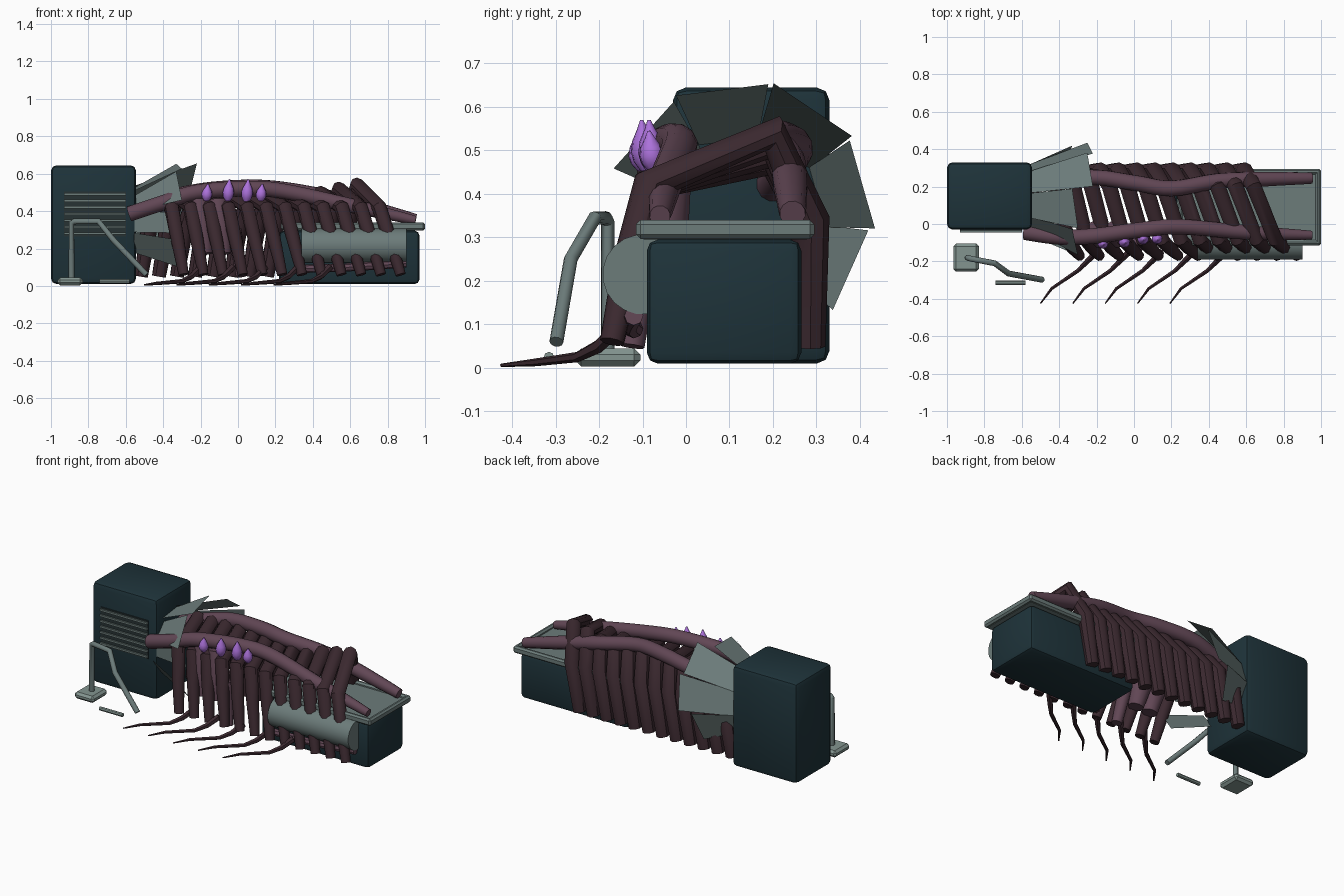
import bpy, bmesh, math
from mathutils import Vector

cube = bpy.data.objects.get("Cube")
if cube:
    bpy.data.objects.remove(cube, do_unlink=True)


def material(name, rgb):
    m = bpy.data.materials.new(name)
    m.use_nodes = True
    m.diffuse_color = (*rgb, 1)
    bsdf = next(n for n in m.node_tree.nodes if n.type == 'BSDF_PRINCIPLED')
    bsdf.inputs["Base Color"].default_value = (*rgb, 1)
    return m


TEAL = material("dark_teal", (.013, .033, .042))
GREY = material("grey_metal", (.15, .2, .195))
PALE = material("pale_metal", (.23, .3, .28))
DARK = material("dark_grey", (.02, .032, .034))
MAUVE = material("mauve_flesh", (.12, .062, .09))
MAROON = material("dark_maroon", (.044, .022, .029))
PURPLE = material("purple_bud", (.42, .17, .72))


def finish(bm, name, mat, smooth=True):
    mesh = bpy.data.meshes.new(name)
    bmesh.ops.recalc_face_normals(bm, faces=bm.faces)
    bm.to_mesh(mesh)
    bm.free()
    ob = bpy.data.objects.new(name, mesh)
    bpy.context.collection.objects.link(ob)
    mesh.materials.append(mat)
    if smooth:
        bpy.ops.object.select_all(action='DESELECT')
        ob.select_set(True)
        bpy.context.view_layer.objects.active = ob
        bpy.ops.object.shade_smooth_by_angle(angle=math.radians(40))
    return ob


def box(name, lo, hi, mat, bevel=0, segments=1):
    bm = bmesh.new()
    bmesh.ops.create_cube(bm, size=1)
    lo, hi = Vector(lo), Vector(hi)
    for v in bm.verts:
        v.co = (lo + hi) / 2 + v.co * (hi - lo)
    if bevel:
        bmesh.ops.bevel(bm, geom=bm.edges[:], offset=bevel, segments=segments,
                        profile=.5, affect='EDGES')
    return finish(bm, name, mat, smooth=segments > 1)


def tube(name, points, radii, mat, sides=10, steps=1):
    """Capped tube along points; steps > 1 smooths the path."""
    pts = [Vector(p) for p in points]
    radii = radii if isinstance(radii, (list, tuple)) else [radii] * len(pts)
    path = []
    for i in range(len(pts) - 1):
        a, b = pts[i], pts[i + 1]
        ta = (b - pts[max(i - 1, 0)]) / 2
        tb = (pts[min(i + 2, len(pts) - 1)] - a) / 2
        for k in range(steps):
            t = k / steps
            h = t * t * (3 - 2 * t)
            co = a.lerp(b, h) + ta * t * (1 - t) ** 2 - tb * t * t * (1 - t)
            path.append((co, radii[i] + (radii[i + 1] - radii[i]) * t))
    path.append((pts[-1], radii[-1]))
    bm = bmesh.new()
    rings, side = [], None
    for i, (co, r) in enumerate(path):
        before = (co - path[i - 1][0]).normalized() if i else None
        after = (path[i + 1][0] - co).normalized() if i + 1 < len(path) else None
        tan = ((before or after) + (after or before)).normalized()
        side = side if side else tan.orthogonal()
        side = (side - tan * side.dot(tan)).normalized()
        up = tan.cross(side)
        ring = []
        for s in range(sides):
            a = math.tau * s / sides
            ring.append(bm.verts.new(co + r * (side * math.cos(a) + up * math.sin(a))))
        rings.append(ring)
    for r0, r1 in zip(rings, rings[1:]):
        for s in range(sides):
            n = (s + 1) % sides
            bm.faces.new((r0[s], r0[n], r1[n], r1[s]))
    bm.faces.new(rings[0])
    bm.faces.new(rings[-1])
    return finish(bm, name, mat)


# Tall cabinet with slatted front grille
box("tall_cabinet", (-1, -.03, .01), (-.545, .33, .645), TEAL, .03, 2)
box("grille_back", (-.93, -.036, .265), (-.6, -.03, .505), DARK)
for i in range(7):
    z = .28 + i * .035
    box("grille_slat", (-.93, -.046, z - .006), (-.6, -.036, z + .006), GREY)

# Low cabinet with tray top and pipe
box("low_cabinet", (.22, -.09, .01), (.97, .265, .295), TEAL, .025, 2)
box("tray", (.24, -.105, .295), (.99, .285, .322), GREY, .008)
for y in (-.1, .28):
    box("tray_rim", (.23, y - .015, .297), (1, y + .015, .34), GREY, .01)
for x in (.245, .985):
    box("tray_rim", (x - .015, -.115, .297), (x + .015, .295, .34), GREY, .01)
tube("side_pipe", [(.34, -.1, .215), (.9, -.1, .215)], .092, GREY, 20)
tube("lower_rod", [(.3, -.12, .09), (.6, -.13, .1), (.9, -.12, .12)], .022, MAUVE, 8, 4)

# Long rails running over the ribs
tube("front_rail", [(-.58, -.045, .385), (-.4, -.07, .445), (-.22, -.065, .5), (.05, -.03, .52),
                    (.25, -.015, .505), (.6, -.045, .43), (.95, -.06, .35)],
     [.042, .042, .043, .043, .042, .04, .024], MAUVE, 12, 5)
tube("back_rail", [(-.56, .2, .42), (-.25, .25, .5), (0, .22, .525), (.2, .19, .52),
                   (.45, .23, .48), (.7, .24, .42), (.95, .245, .355)],
     [.04, .042, .043, .043, .042, .04, .03], MAUVE, 12, 5)

# Arched ribs, rising over the tray at the far end
COUNT = 12
for i in range(COUNT):
    t = i / (COUNT - 1)
    x = -.42 + 1.06 * t
    lift = max(0, t - .75) / .25
    lean = .13 + .1 * t
    tube("rib", [(x - .1, .283, .05), (x - .05, .285, .34),
                 (x, .2, .48 + .06 * lift),
                 (x + lean * .5, -.085, .42), (x + lean * .75, -.13, .25),
                 (x + lean, -.17, .06)],
         [.038, .046, .042, .04, .037, .028], MAROON, 9)

# Fleshy stumps inside the rib cage
for x in (-.21, -.11):
    tube("stump", [(x, -.04, .46), (x + .01, -.06, .32), (x + .03, -.08, .17)],
         [.055, .068, .045], MAUVE, 12)
tube("small_stump", [(-.02, -.09, .3), (.02, -.125, .05)], [.04, .03], MAUVE)

# Thin jointed feet
for i in range(5):
    x = -.22 + i * .173
    tube("thin_foot", [(x + .02, -.15, .1), (x - .03, -.2, .05), (x - .08, -.25, .025),
                       (x - .22, -.345, .013), (x - .28, -.425, .006)],
         [.02, .016, .012, .009, .004], MAROON, 6)

# Ruff of flared plates: angle, tip position, inner and outer radius
for deg, tip, inner, outer in ((-24, -.33, .2, .3), (16, -.22, .2, .315),
                               (56, -.22, .2, .325), (97, -.3, .19, .32),
                               (138, -.3, .16, .31), (180, -.33, .15, .17),
                               (218, -.3, .19, .29)):
    bm = bmesh.new()
    mid = math.radians(deg)
    quad = []
    for x, r, da in ((-.555, inner, -.36), (tip - .03, outer, -.34),
                     (tip, outer, .34), (-.555, inner, .36)):
        quad.append(bm.verts.new((x, .12 + r * math.cos(mid + da),
                                  .34 + r * math.sin(mid + da))))
    face = bm.faces.new(quad)
    bmesh.ops.solidify(bm, geom=[face], thickness=.004)
    finish(bm, "ruff_plate", GREY, smooth=False)

# Pointed buds on the front rail
PROFILE = [(.014, 0), (.031, .18), (.037, .38), (.03, .6), (.012, .83), (.001, 1)]
for x, y, z, h in ((-.17, -.1, .455, .09), (-.055, -.092, .455, .115),
                   (.045, -.075, .45, .12), (.12, -.075, .455, .09)):
    tube("bud", [(x + .01 * t, y - .01 * t, z + h * t) for r, t in PROFILE],
         [r * (.7 + 2.5 * (h - .09)) + .003 for r, t in PROFILE], PURPLE, 10)

# Bent pipe stand and loose rod
box("stand_base", (-.965, -.255, .003), (-.83, -.105, .045), PALE, .014)
tube("stand_post", [(-.89, -.18, .04), (-.89, -.18, .335), (-.875, -.185, .345),
                    (-.745, -.21, .345), (-.67, -.265, .25), (-.49, -.298, .06)],
     .016, GREY)
tube("loose_rod", [(-.74, -.315, .025), (-.58, -.315, .025)], .012, PALE, 8)
